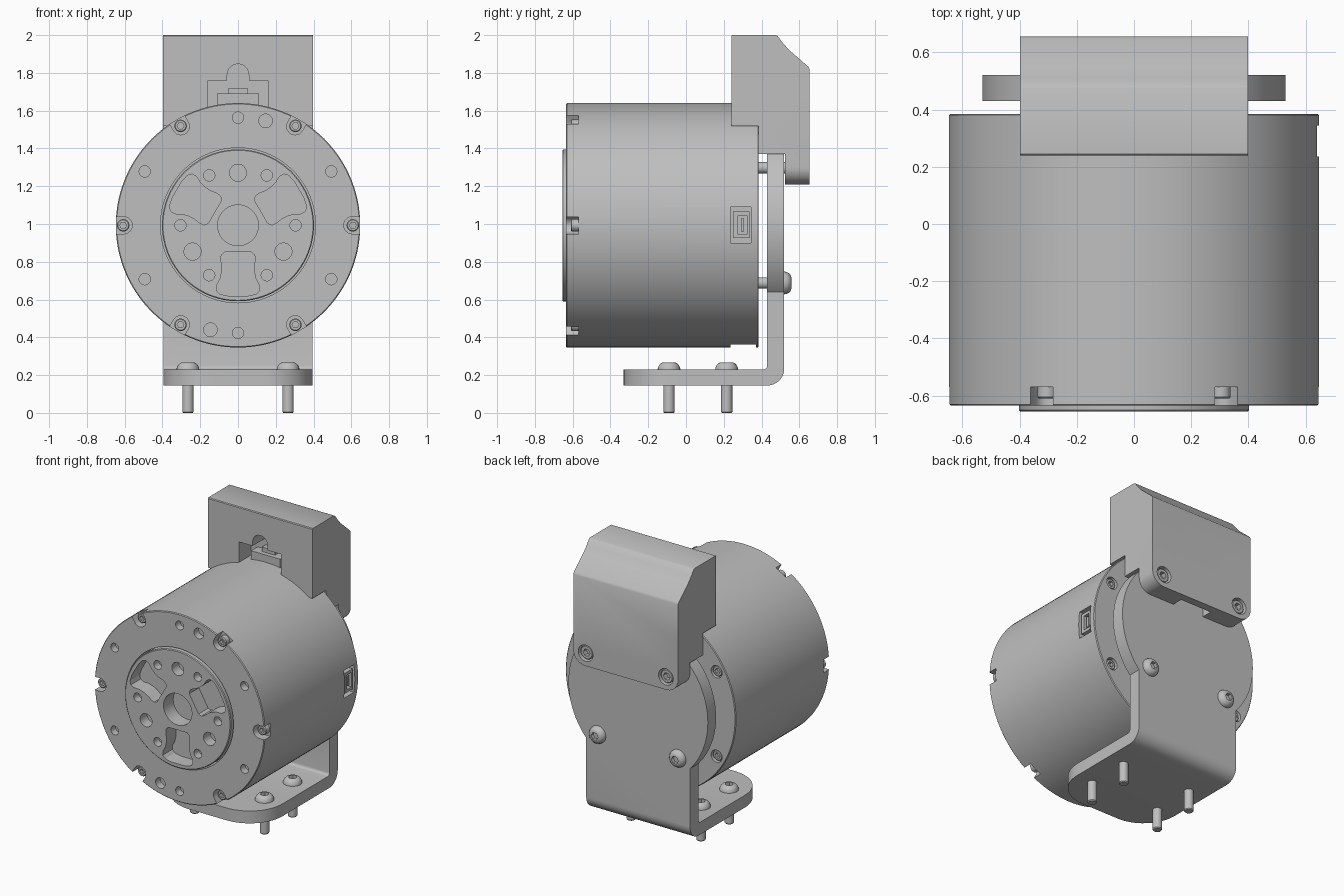
import bpy, bmesh, math
from math import sin, cos, pi, radians
from mathutils import Vector

if "Cube" in bpy.data.objects:
    bpy.data.objects.remove(bpy.data.objects["Cube"])

CZ = 0.993      # height of the motor axis
gray = bpy.data.materials.new("machined gray")
gray.diffuse_color = (0.52, 0.52, 0.52, 1)
gray.use_nodes = True
gray.node_tree.nodes["Principled BSDF"].inputs["Base Color"].default_value = gray.diffuse_color


def finish(name, bm):
    bmesh.ops.recalc_face_normals(bm, faces=bm.faces[:])
    me = bpy.data.meshes.new(name)
    bm.to_mesh(me)
    bm.free()
    ob = bpy.data.objects.new(name, me)
    bpy.context.collection.objects.link(ob)
    me.materials.append(gray)
    return ob


def add_prism(bm, pts, axis, a, b):
    """Extrude a 2D outline along an axis from a to b."""
    place = {'x': lambda p, t: (t, p[0], p[1]),
             'y': lambda p, t: (p[0], t, p[1]),
             'z': lambda p, t: (p[0], p[1], t)}[axis]
    lo = [bm.verts.new(place(p, a)) for p in pts]
    hi = [bm.verts.new(place(p, b)) for p in pts]
    bm.faces.new(lo)
    bm.faces.new(hi[::-1])
    for i in range(len(pts)):
        j = (i + 1) % len(pts)
        bm.faces.new((lo[i], hi[i], hi[j], lo[j]))


def prism(name, *shapes):
    bm = bmesh.new()
    for s in shapes:
        add_prism(bm, *s)
    return finish(name, bm)


def arc(cx, cy, r, a0=0, a1=360, n=24):
    full = abs(a1 - a0) == 360
    return [(cx + r * cos(t), cy + r * sin(t)) for t in
            (radians(a0 + (a1 - a0) * i / n) for i in range(n if full else n + 1))]


def rect(x0, x1, y0, y1):
    return [(x0, y0), (x1, y0), (x1, y1), (x0, y1)]


def polar(r, deg):
    return r * cos(radians(deg)), CZ + r * sin(radians(deg))


def radial(pts, deg):
    """Turn (tangent, radius) points to a direction around the motor axis."""
    c, s = cos(radians(deg)), sin(radians(deg))
    return [(v * c - u * s, CZ + v * s + u * c) for u, v in pts]


def lathe(name, profile, pos, direction, n=24, hexed=()):
    """Spin (radius, height) points; rows listed in hexed become hexagons."""
    bm = bmesh.new()
    q = Vector(direction).to_track_quat('Z', 'Y')
    rows = []
    for k, (r, h) in enumerate(profile):
        row = []
        for i in range(1 if r == 0 else n):
            t = 2 * pi * i / n
            rr = r * cos(pi / 6) / cos(t % (pi / 3) - pi / 6) if k in hexed else r
            row.append(bm.verts.new(q @ Vector((rr * cos(t), rr * sin(t), h)) + Vector(pos)))
        rows.append(row)
    for A, B in zip(rows, rows[1:]):
        for i in range(n):
            j = (i + 1) % n
            f = [A[i % len(A)], A[j % len(A)], B[j % len(B)], B[i % len(B)]]
            bm.faces.new(list(dict.fromkeys(f)))
    return finish(name, bm)


def boolean(ob, tool, op='DIFFERENCE'):
    m = ob.modifiers.new(op, 'BOOLEAN')
    m.operation, m.object, m.solver = op, tool, 'EXACT'
    bpy.context.view_layer.objects.active = ob
    bpy.ops.object.modifier_apply(modifier=m.name)
    bpy.data.objects.remove(tool)


def dome_screw(name, pos, direction, length):
    lathe(name, [(0, -length), (.025, -length), (.03, -length + .006), (.03, 0), (.06, 0),
                 (.059, .01), (.052, .024), (.042, .034), (.03, .038),
                 (.027, .038), (.027, .014), (0, .014)], pos, direction, hexed=(9, 10))


def cap_screw(name, pos, direction, r, h):
    lathe(name, [(0, 0), (r, 0), (r, h - .005), (r - .005, h), (r * .55, h),
                 (r * .55, h * .4), (0, h * .4)], pos, direction, hexed=(4, 5))


# Motor housing with a front bore
body = lathe("motor_housing",
             [(0, -.52), (.41, -.52), (.41, -.635), (.642, -.635), (.647, -.63),
              (.647, .38), (.642, .385), (0, .385)][::1], (0, 0, CZ), (0, 1, 0), n=120)
cuts = []
notch = [(-.045, .72), (-.045, .605)] + arc(0, .605, .045, 180, 360, 12)[1:] + [(.045, .72)]
for k in range(6):
    cuts.append((radial(notch, 60 * k), 'y', -.7, -.57))
    cuts.append((arc(*polar(.57, 30 + 60 * k), .03), 'y', -.7, -.585))
    cuts.append((arc(*polar(.58, 30 + 60 * k), .042), 'y', .34, .45))
for s in (1, -1):
    cuts.append((arc(.146 * s, CZ + .553 * s, .036), 'y', -.7, -.585))
cuts.append((rect(.235, .345, .90, 1.09), 'x', .595, .75))
cuts.append((rect(.235, .37, .2, .361), 'x', -.3, .3))
boolean(body, prism("housing_cutter", *cuts))

# Housing screws, front and rear
for k in range(6):
    x, z = polar(.608, 60 * k)
    cap_screw("front_housing_screw", (x, -.565, z), (0, -1, 0), .033, .045)
    x, z = polar(.58, 30 + 60 * k)
    cap_screw("rear_housing_screw", (x, .335, z), (0, 1, 0), .036, .04)

# Output disc with bolt holes and three lobed pockets
disc = lathe("output_disc", [(0, -.525), (.402, -.525), (.402, -.65), (.397, -.655), (0, -.655)],
             (0, 0, CZ), (0, 1, 0), n=96)
half = [(.05, .374), (.095, .364), (.114, .345), (.113, .318), (.095, .285), (.087, .25),
        (.085, .22), (.091, .18), (.088, .157), (.07, .142)]
lobe = half + [(-u, v) for u, v in half[::-1]]
cuts = [(arc(0, CZ, .108, n=36), 'y', -.7, -.55)]
for k in range(6):
    cuts.append((arc(*polar(.305, 60 * k), .03), 'y', -.7, -.6))
for a in (90, 210, 330):
    cuts.append((arc(*polar(.278, a), .045), 'y', -.7, -.58))
    cuts.append((radial(lobe, a + 180), 'y', -.7, -.55))
boolean(disc, prism("disc_cutter", *cuts))

# Side connector set in its recess
side = prism("side_connector", (rect(.25, .335, .925, 1.065), 'x', .58, .637))
boolean(side, prism("side_connector_cutter", (rect(.275, .322, .945, 1.045), 'x', .61, .7)))
prism("side_connector_tongue", (rect(.29, .308, .96, 1.03), 'x', .6, .63))

# Bent bracket: L profile, rounded toe, round mounting plate
L = ([(.52, CZ)] + arc(.43, .235, .09, 0, -90, 10) + [(-.33, .145), (-.33, .23)]
     + arc(.41, .25, .02, -90, 0, 4) + [(.43, CZ)])
bracket = prism("bracket", (L, 'x', -.395, .395))
plan = ([(.395, .6), (-.395, .6)] + arc(-.145, -.08, .25, 180, 270, 12)
        + arc(.145, -.08, .25, 270, 360, 12))
boolean(bracket, prism("toe_cutter", (plan, 'z', 0, 2)), 'INTERSECT')
boolean(bracket, prism("mount_plate", (arc(0, CZ, .53, n=96), 'y', .43, .52)), 'UNION')

# Bracket fasteners
for s in (-1, 1):
    for y in (-.09, .215):
        dome_screw("foot_screw", (.265 * s, y, .23), (0, 0, 1), .23)
    dome_screw("mount_screw", (.305 * s, .52, CZ - .305), (0, 1, 0), .15)
    lathe("upper_spacer", [(0, 0), (.03, 0), (.03, .2), (0, .2)], (.305 * s, .37, CZ + .305), (0, 1, 0))

# Rear cover: stepped side profile with a sloped back and rounded lower corners
side_profile = [(.24, 1.52), (.24, 1.995), (.245, 2.0), (.475, 2.0), (.485, 1.995), (.51, 1.962),
                (.545, 1.922), (.648, 1.832), (.655, 1.818), (.655, 1.21), (.525, 1.21),
                (.525, 1.37), (.385, 1.37), (.385, 1.52)]
cover = prism("rear_cover", (side_profile, 'x', -.398, .398))
outline = ([(.398, 2.1), (-.398, 2.1)] + arc(-.308, 1.30, .09, 180, 270, 10)
           + arc(.308, 1.30, .09, 270, 360, 10))
boolean(cover, prism("corner_cutter", (outline, 'y', 0, 1)), 'INTERSECT')
pocket = ([(.16, 1.54), (.16, 1.76), (.057, 1.76)] + arc(0, 1.79, .057, 0, 180, 12)
          + [(-.057, 1.76), (-.16, 1.76), (-.16, 1.54)])
boolean(cover, prism("cover_cutter", (pocket, 'y', .2, .37),
                     (arc(.305, CZ + .305, .056), 'y', .60, .7),
                     (arc(-.305, CZ + .305, .056), 'y', .60, .7),
                     (rect(-.12, .12, 1.15, 1.30), 'y', .50, .60)))
for s in (-1, 1):
    cap_screw("cover_screw", (.305 * s, .59, CZ + .305), (0, 1, 0), .047, .055)

# Cable connector inside the cover pocket
prism("cable_connector", (rect(-.11, .11, 1.6, 1.69), 'y', .30, .38),
      (rect(-.05, .05, 1.69, 1.72), 'y', .33, .38))

# Smooth curved surfaces, keep machined edges crisp
bpy.ops.object.select_all(action='DESELECT')
for ob in bpy.context.scene.objects:
    ob.select_set(True)
    bpy.context.view_layer.objects.active = ob
bpy.ops.object.shade_smooth_by_angle(angle=radians(30))
